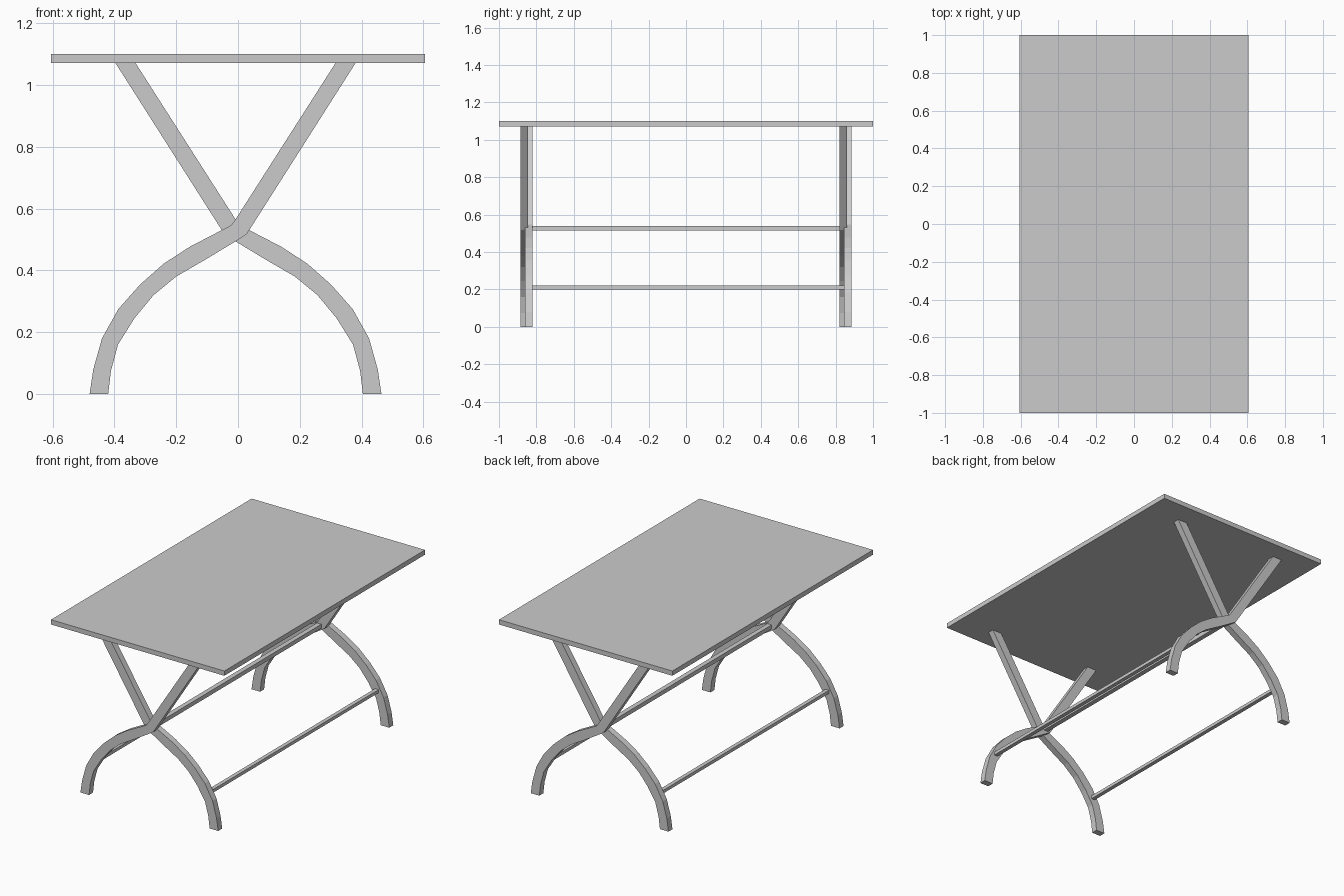
import bpy
import bmesh

cube = bpy.data.objects.get("Cube")
if cube:
    bpy.data.objects.remove(cube, do_unlink=True)

grey = bpy.data.materials.new("plain_grey")
grey.use_nodes = True
grey.diffuse_color = (0.6, 0.6, 0.6, 1)
grey.node_tree.nodes["Principled BSDF"].inputs["Base Color"].default_value = (0.6, 0.6, 0.6, 1)

AXIS = -0.008          # x of the crossing point of the legs
TOP, BOARD = 1.10, 0.03


def finish(name, bm):
    bmesh.ops.recalc_face_normals(bm, faces=bm.faces)
    mesh = bpy.data.meshes.new(name)
    bm.to_mesh(mesh)
    bm.free()
    mesh.materials.append(grey)
    obj = bpy.data.objects.new(name, mesh)
    bpy.context.collection.objects.link(obj)
    return obj


def box(name, centre, size):
    bm = bmesh.new()
    bmesh.ops.create_cube(bm, size=1)
    bmesh.ops.scale(bm, vec=size, verts=bm.verts)
    bmesh.ops.translate(bm, vec=centre, verts=bm.verts)
    return finish(name, bm)


# Leg profile: outer and inner edge from the foot to the table top
OUTER = [(-.48, 0), (-.468, .08), (-.44, .18), (-.387, .275), (-.316, .355),
         (-.24, .422), (-.155, .477), (-.022, .546), (-.008, .565), (.315, 1.07)]
INNER = [(-.42, 0), (-.411, .075), (-.388, .16), (-.335, .245), (-.273, .32),
         (-.2, .38), (-.1, .438), (-.006, .495), (.028, .517), (.38, 1.07)]


def leg(name, y, side):
    """Extrude the leg profile by its thickness; side -1 mirrors it."""
    bm = bmesh.new()
    rails = [[bm.verts.new((AXIS + side * (x - AXIS), y, z)) for x, z in edge]
             for edge in (OUTER, INNER)]
    a, b = rails
    for i in range(len(a) - 1):
        bm.faces.new((a[i], b[i], b[i + 1], a[i + 1]))
    ext = bmesh.ops.extrude_face_region(bm, geom=bm.faces[:])
    moved = [g for g in ext["geom"] if isinstance(g, bmesh.types.BMVert)]
    bmesh.ops.translate(bm, vec=(0, 0.04, 0), verts=moved)
    return finish(name, bm)


# Table top
box("table_top", (0, 0, TOP - BOARD / 2), (1.21, 2, BOARD))

# Crossed leg pairs at both ends
for end, y in (("front", -0.885), ("back", 0.82)):
    leg(end + "_leg_rising_left", y, 1)
    leg(end + "_leg_rising_right", y + 0.025, -1)

# Centre rail through the crossings and a low rail between each pair of feet
box("centre_rail", (AXIS, 0, 0.527), (0.03, 1.68, 0.026))
for name, side, y in (("right_low_rail", -1, -0.01), ("left_low_rail", 1, 0.01)):
    box(name, (AXIS + side * 0.386, y, 0.211), (0.025, 1.68, 0.02))
